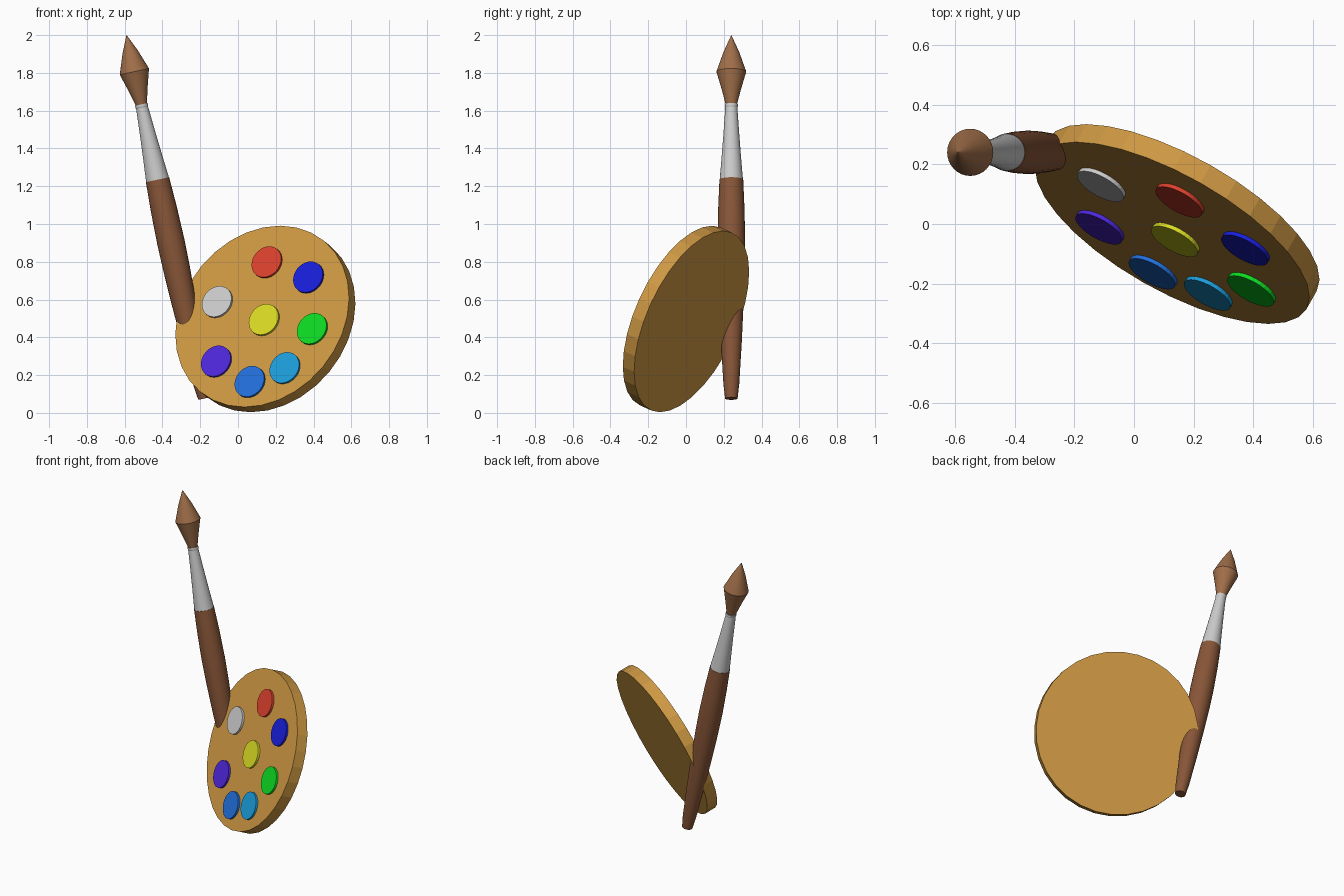
import bpy, math
from mathutils import Vector

if "Cube" in bpy.data.objects:
    bpy.data.objects.remove(bpy.data.objects["Cube"])


def paint(obj, name, rgb):
    mat = bpy.data.materials.get(name) or bpy.data.materials.new(name)
    mat.diffuse_color = (*[c ** 2.2 for c in rgb], 1)
    mat.use_nodes = True
    mat.node_tree.nodes["Principled BSDF"].inputs["Base Color"].default_value = mat.diffuse_color
    obj.data.materials.append(mat)


def disc(name, top, normal, radius, depth, sides):
    """Cylinder whose upper cap is centred on top and faces along normal."""
    bpy.ops.mesh.primitive_cylinder_add(vertices=sides, radius=radius, depth=depth,
                                        location=top - normal * depth / 2)
    obj = bpy.context.object
    obj.name = name
    obj.rotation_euler = normal.to_track_quat('Z', 'Y').to_euler()
    return obj


def lathe(name, profile, base, axis, sides=32):
    """Closed solid of revolution from (radius, height) pairs."""
    verts, faces = [], []
    for r, h in profile:
        for i in range(sides):
            a = 2 * math.pi * i / sides
            verts.append((r * math.cos(a), r * math.sin(a), h))
    for k in range(len(profile) - 1):
        for i in range(sides):
            j = (i + 1) % sides
            faces.append((k * sides + i, k * sides + j, (k + 1) * sides + j, (k + 1) * sides + i))
    faces.append(tuple(reversed(range(sides))))
    faces.append(tuple(range((len(profile) - 1) * sides, len(profile) * sides)))
    mesh = bpy.data.meshes.new(name)
    mesh.from_pydata(verts, [], faces)
    obj = bpy.data.objects.new(name, mesh)
    bpy.context.collection.objects.link(obj)
    obj.location = base
    obj.rotation_euler = axis.to_track_quat('Z', 'Y').to_euler()
    bpy.ops.object.select_all(action='DESELECT')
    obj.select_set(True)
    bpy.context.view_layer.objects.active = obj
    bpy.ops.object.shade_smooth_by_angle(angle=math.radians(20))
    return obj


# Tilted round palette board
normal = Vector((-0.457, -0.808, 0.372)).normalized()
face = Vector((0.128, -0.03, 0.511))
board = disc("palette_board", face, normal, 0.517, 0.074, 32)
paint(board, "palette_wood", (0.80, 0.59, 0.27))

# Paint dabs, placed by their front-view x and z on the board's face
dabs = {
    "red": (0.15, 0.80, (0.85, 0.26, 0.19)),
    "dark_blue": (0.37, 0.72, (0.12, 0.14, 0.85)),
    "white": (-0.113, 0.59, (0.75, 0.75, 0.75)),
    "yellow": (0.135, 0.495, (0.85, 0.85, 0.16)),
    "green": (0.39, 0.447, (0.08, 0.85, 0.15)),
    "purple": (-0.118, 0.275, (0.31, 0.17, 0.85)),
    "blue": (0.06, 0.167, (0.15, 0.43, 0.85)),
    "cyan": (0.245, 0.24, (0.13, 0.61, 0.85)),
}
lift = 0.014
for name, (x, z, rgb) in dabs.items():
    y = face.y + (lift - normal.x * (x - face.x) - normal.z * (z - face.z)) / normal.y
    dab = disc("paint_" + name, Vector((x, y, z)), normal, 0.088, 0.03, 32)
    paint(dab, "paint_" + name, rgb)

# Paintbrush leaning behind the board's left edge
base = Vector((-0.178, 0.24, 0.076))
tip = Vector((-0.59, 0.24, 2.0))
axis = (tip - base).normalized()
length = (tip - base).length

handle = lathe("brush_handle", [(0.033, 0), (0.042, 0.08), (0.055, 0.3), (0.065, 0.52),
                                (0.071, 0.7), (0.073, 0.85), (0.070, 1.02), (0.063, 1.185)], base, axis)
paint(handle, "handle_wood", (0.53, 0.34, 0.23))

ferrule = lathe("brush_ferrule", [(0.062, 1.18), (0.052, 1.3), (0.042, 1.43), (0.032, 1.575),
                                  (0.034, 1.58), (0.034, 1.593)], base, axis)
paint(ferrule, "ferrule_metal", (0.75, 0.75, 0.75))

bristles = lathe("brush_bristles", [(0.028, 1.585), (0.05, 1.67), (0.079, 1.77),
                                    (0.042, 1.875), (0.0005, length)], base, axis)
paint(bristles, "bristle_hair", (0.62, 0.43, 0.29))
